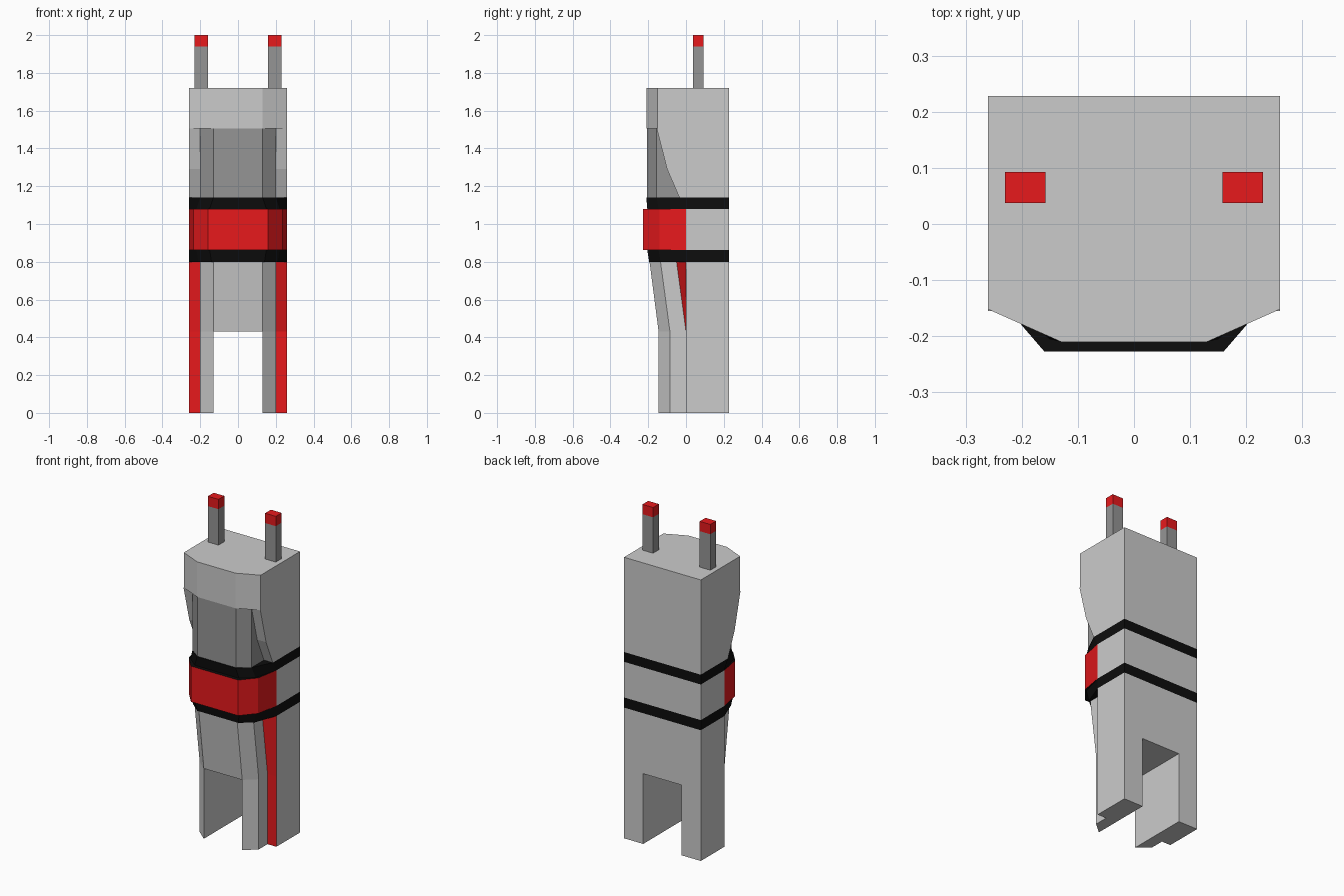
import bpy, bmesh

if "Cube" in bpy.data.objects:
    bpy.data.objects.remove(bpy.data.objects["Cube"])


def material(name, r, g, b):
    m = bpy.data.materials.new(name)
    m.diffuse_color = (r, g, b, 1)
    m.use_nodes = True
    m.node_tree.nodes["Principled BSDF"].inputs["Base Color"].default_value = m.diffuse_color
    return m


RED = material("red", 0.8, 0.01, 0.012)
BLACK = material("black", 0.004, 0.004, 0.004)
DARK = material("dark_grey", 0.3, 0.3, 0.3)
GREY = material("grey", 0.8, 0.8, 0.8)


def loft(name, rings, mat=GREY, cap_mat=None, red_sides=()):
    """Join rings of (z, outline) into a capped solid."""
    bm = bmesh.new()
    loops = [[bm.verts.new((x, y, z)) for x, y in pts] for z, pts in rings]
    n = len(loops[0])
    for a, b in zip(loops, loops[1:]):
        for i in range(n):
            j = (i + 1) % n
            f = bm.faces.new((a[i], a[j], b[j], b[i]))
            f.material_index = 2 if i in red_sides else 0
    for loop in (loops[0], loops[-1]):
        bm.faces.new(loop).material_index = 1
    bmesh.ops.recalc_face_normals(bm, faces=bm.faces[:])
    me = bpy.data.meshes.new(name)
    bm.to_mesh(me)
    bm.free()
    for m in (mat, cap_mat or mat, RED):
        me.materials.append(m)
    ob = bpy.data.objects.new(name, me)
    bpy.context.collection.objects.link(ob)
    return ob


def sym(*half):
    """Mirror a right-hand outline (front to back) across x = 0."""
    return list(half) + [(-x, y) for x, y in reversed(half)]


def box(x0, x1, y0, y1):
    return [(x0, y0), (x1, y0), (x1, y1), (x0, y1)]


W, B = 0.26, 0.228

# Legs, with a red strip on the stepped front, and square prongs on top
for s, side in ((1, "right"), (-1, "left")):
    leg = [(s * x, y) for x, y in
           ((0.13, -0.145), (0.2, -0.085), (0.2, 0), (W, 0), (W, B), (0.13, B))]
    loft(side + "_leg", [(0, leg), (0.43, leg)], red_sides=(2,))
    x0, x1 = sorted((s * 0.158, s * 0.23))
    prong = box(x0, x1, 0.037, 0.093)
    loft(side + "_prong", [(1.72, prong), (1.94, prong)], DARK)
    loft(side + "_prong_tip", [(1.94, prong), (2.0, prong)], RED)

# Lower torso leaning forward, red strips continuing up
low = sym((0.13, -0.145), (0.2, -0.085), (0.2, 0), (W, 0), (W, B))
high = sym((0.13, -0.193), (0.2, -0.135), (0.2, -0.05), (W, 0), (W, B))
loft("lower_torso", [(0.43, low), (0.8, high)], red_sides=(2, 6))

# Waist: two black bands around a grey core with a red front plate
band_low = sym((0.14, -0.195), (0.21, -0.135), (W, 0), (W, B))
band_mid = sym((0.15, -0.205), (0.22, -0.145), (W, 0), (W, B))
band_top = sym((0.13, -0.21), (0.2, -0.155), (W, -0.035), (W, B))
loft("lower_band", [(0.8, band_low), (0.862, band_mid)], BLACK)
loft("upper_band", [(1.08, band_mid), (1.14, band_top)], BLACK)
core = box(-W, W, 0, B)
loft("waist_core", [(0.862, core), (1.08, core)])
plate = sym((0.16, -0.227), (0.235, -0.14), (W, 0))
loft("waist_front_plate", [(0.862, plate), (1.08, plate)], RED, BLACK)

# Chest: sloping sides with a dark front panel
loft("chest", [(z, box(-W, W, y, B)) for z, y in
               ((1.14, -0.035), (1.29, -0.10), (1.505, -0.155))])
panel = sym((0.13, -0.206), (0.2, -0.155), (0.2, 0))
loft("chest_front_panel", [(1.14, panel), (1.505, panel)], DARK)

# Head block with chamfered front
head = sym((0.13, -0.21), (W, -0.152), (W, B))
loft("head_block", [(1.505, head), (1.72, head)])
